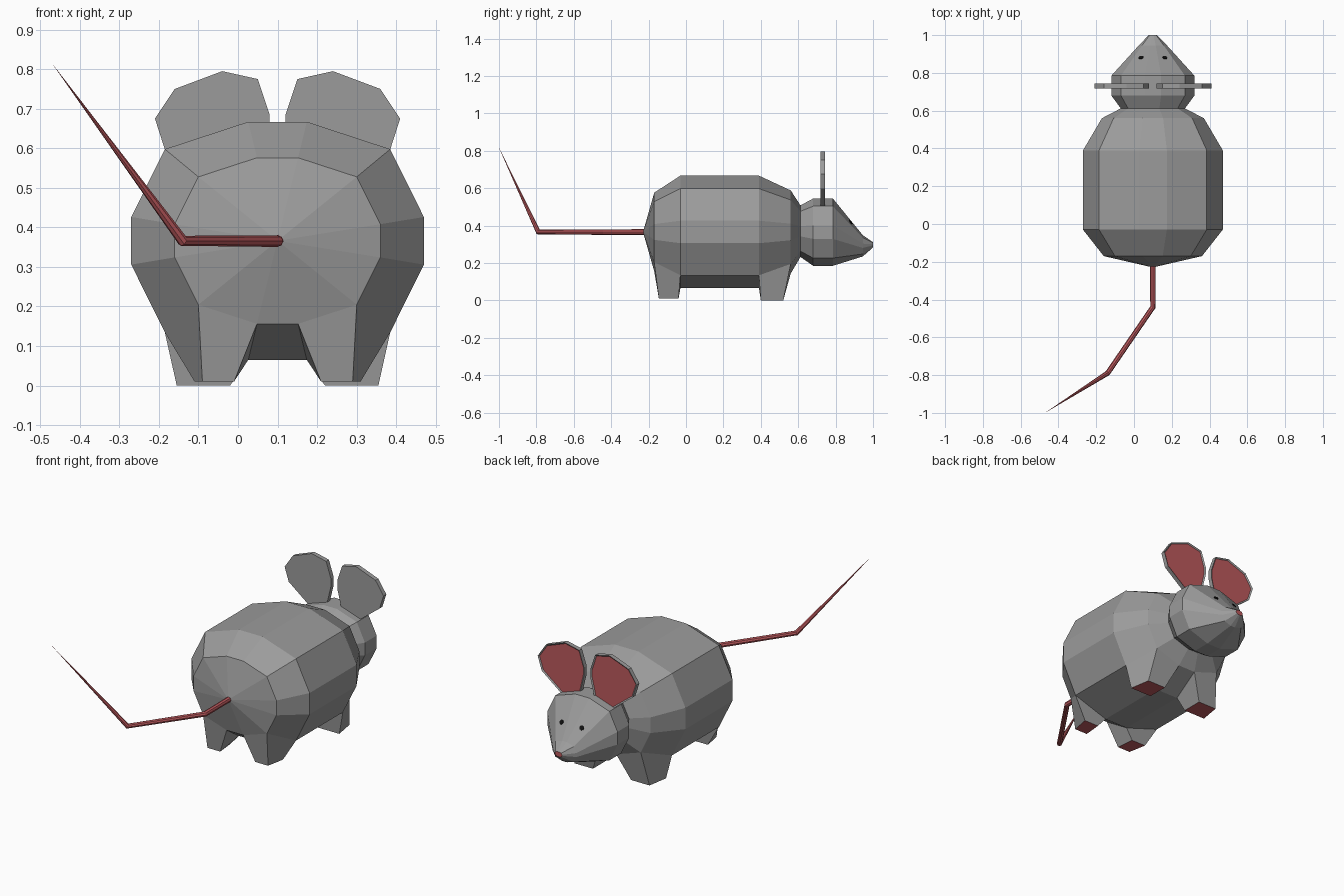
import bpy, bmesh, math
from mathutils import Vector
from mathutils.bvhtree import BVHTree

if "Cube" in bpy.data.objects:
    bpy.data.objects.remove(bpy.data.objects["Cube"])

CX = 0.10  # body axis


def material(name, rgb):
    m = bpy.data.materials.new(name)
    m.diffuse_color = (*rgb, 1)
    m.use_nodes = True
    m.node_tree.nodes["Principled BSDF"].inputs["Base Color"].default_value = m.diffuse_color
    return m


GREY = material("grey fur", (0.33, 0.33, 0.33))
PINK = material("pink skin", (0.50, 0.10, 0.11))
BLACK = material("black", (0.005, 0.005, 0.005))


def add_object(name, bm, mats):
    me = bpy.data.meshes.new(name)
    bm.to_mesh(me)
    ob = bpy.data.objects.new(name, me)
    for m in mats:
        me.materials.append(m)
    bpy.context.collection.objects.link(ob)
    return ob


# Body and head: one rounded 12-sided section lofted along y
quarter = [(1, .2), (.77, .77), (.2, 1)]
upper = quarter + [(-x, z) for x, z in reversed(quarter)]
section = upper + [(-x, -z) for x, z in upper]
rings = [  # y, half width, centre z, half height
    (-0.17, 0.26, 0.366, 0.21),
    (-0.03, 0.37, 0.366, 0.301),
    (0.39, 0.37, 0.366, 0.301),
    (0.56, 0.27, 0.366, 0.222),
    (0.612, 0.17, 0.37, 0.138),
    (0.68, 0.22, 0.365, 0.18),
    (0.785, 0.22, 0.365, 0.18),
    (0.945, 0.075, 0.292, 0.057),
    (1.0, 0.022, 0.297, 0.014),
]
# Leg soles: (x offset, y) of inner/outer corners at the rear and front ring
soles = {
    0: (0.01, [(0.11, -0.145), (0.19, -0.145), (0.21, -0.04), (0.12, -0.04)]),
    2: (0.0, [(0.12, 0.40), (0.255, 0.40), (0.235, 0.52), (0.12, 0.52)]),
}
bm = bmesh.new()
loops = [[bm.verts.new((CX + x * w, y, cz + z * h)) for x, z in section]
         for y, w, cz, h in rings]
n = len(section)
for i, (a, b) in enumerate(zip(loops, loops[1:])):
    for k in range(n):
        j = (k + 1) % n
        if i in soles and k in (7, 9):
            # Leg: the underside panel is pulled down to a pink sole
            s, inner, outer = (-1, 8, 7) if k == 7 else (1, 9, 10)
            z, pts = soles[i]
            top = [a[inner], a[outer], b[outer], b[inner]]
            low = [bm.verts.new((CX + s * x, y, z)) for x, y in pts]
            for q in range(4):
                r = (q + 1) % 4
                bm.faces.new((top[q], top[r], low[r], low[q]))
            bm.faces.new(low).material_index = 1
        else:
            bm.faces.new((a[k], a[j], b[j], b[k]))
# Rump fan and pink nose cap
rump = bm.verts.new((CX, -0.23, 0.366))
for k in range(n):
    bm.faces.new((loops[0][k], loops[0][(k + 1) % n], rump))
bm.faces.new(loops[-1]).material_index = 1
bmesh.ops.recalc_face_normals(bm, faces=bm.faces)
tree = BVHTree.FromBMesh(bm)
add_object("body_and_head", bm, [GREY, PINK])
bm.free()

# Ears: thin plates with a recessed pink inner side
ear = [(0.05, 0.515), (0.16, 0.50), (0.285, 0.597), (0.31, 0.675), (0.26, 0.75),
       (0.14, 0.795), (0.05, 0.775), (0.02, 0.685), (0.02, 0.64)]
for side, s in (("left", -1), ("right", 1)):
    bm = bmesh.new()
    face = bm.faces.new([bm.verts.new((CX + s * x, 0.718, z)) for x, z in ear])
    ext = bmesh.ops.extrude_face_region(bm, geom=[face], use_keep_orig=True)
    new = [g for g in ext["geom"] if isinstance(g, bmesh.types.BMVert)]
    bmesh.ops.translate(bm, verts=new, vec=(0, 0.025, 0))
    bmesh.ops.recalc_face_normals(bm, faces=bm.faces)
    inner = [f for f in bm.faces if f.normal.y > 0.9]
    bmesh.ops.inset_region(bm, faces=inner, thickness=0.008, depth=-0.006)
    for f in inner:
        f.material_index = 1
    add_object(side + "_ear", bm, [GREY, PINK])
    bm.free()

    # Eye: small disc lying on the face
    hit, normal, _, _ = tree.ray_cast(Vector((CX + s * 0.063, 0.88, 2)), Vector((0, 0, -1)))
    bm = bmesh.new()
    bmesh.ops.create_cone(bm, cap_ends=True, segments=8, radius1=0.013,
                          radius2=0.013, depth=0.008)
    rot = normal.to_track_quat('Z', 'Y').to_matrix()
    bmesh.ops.rotate(bm, verts=bm.verts, matrix=rot)
    bmesh.ops.translate(bm, verts=bm.verts, vec=hit)
    add_object(side + "_eye", bm, [BLACK])
    bm.free()

# Tail: bent tapering tube, mitred at each joint
path = [Vector(p) for p in ((0.1, -0.2, 0.366), (0.1, -0.44, 0.365),
                            (-0.14, -0.79, 0.366), (-0.472, -1.0, 0.817))]
radii = [0.015, 0.0145, 0.014]
bm = bmesh.new()
prev = None
for i, r in enumerate(radii):
    ahead = (path[i + 1] - path[i]).normalized()
    back = (path[i] - path[i - 1]).normalized() if i else ahead
    t = (ahead + back).normalized()
    u = t.cross(Vector((0, 0, 1))).normalized()
    v = u.cross(t)
    ring = [bm.verts.new(path[i] + r * (u * math.cos(a) + v * math.sin(a)))
            for a in (k * math.tau / 8 for k in range(8))]
    if prev:
        for k in range(8):
            bm.faces.new((prev[k], prev[(k + 1) % 8], ring[(k + 1) % 8], ring[k]))
    else:
        bm.faces.new(ring)
    prev = ring
tip = bm.verts.new(path[-1])
for k in range(8):
    bm.faces.new((prev[k], prev[(k + 1) % 8], tip))
bmesh.ops.recalc_face_normals(bm, faces=bm.faces)
add_object("tail", bm, [PINK])
bm.free()
